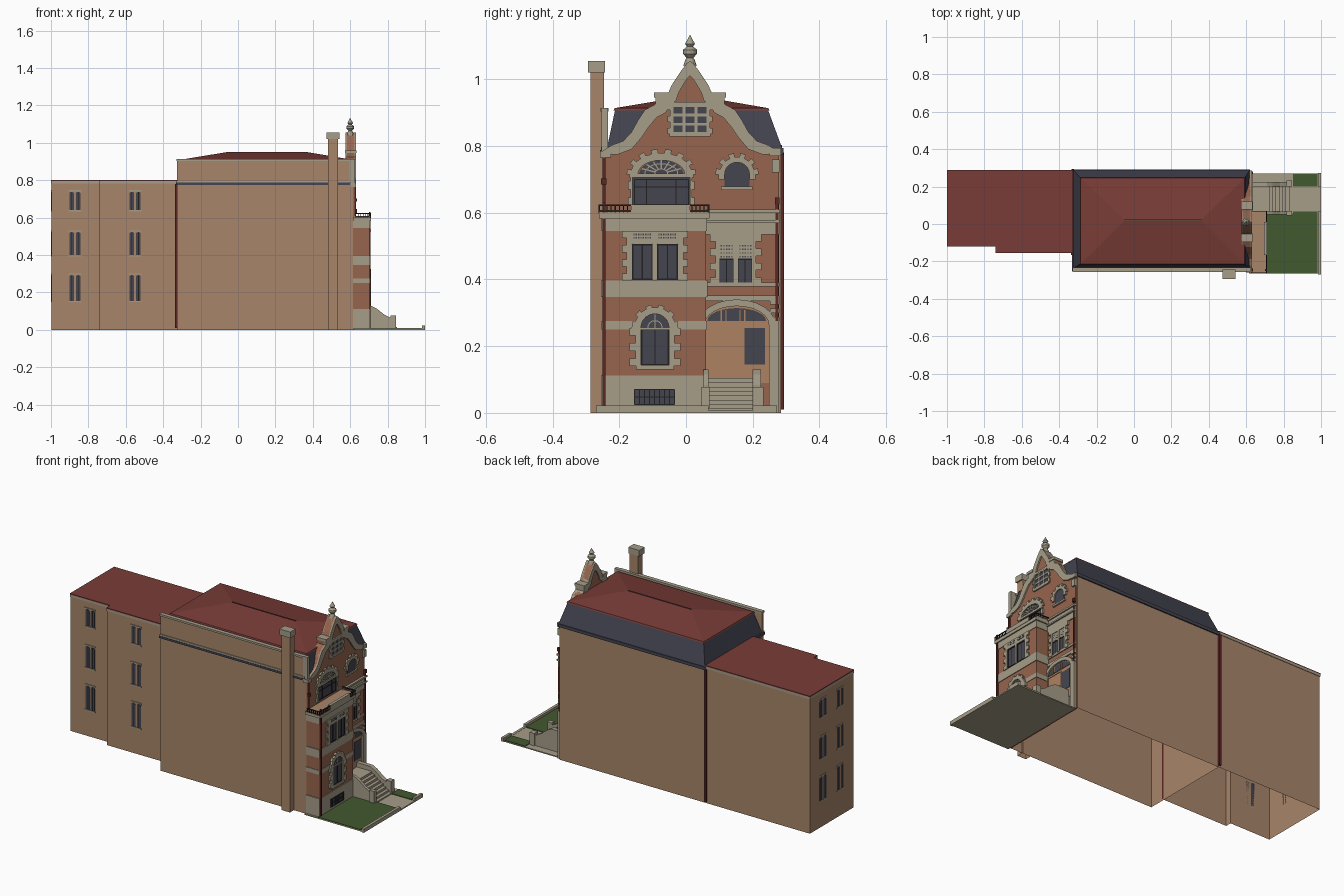
import bpy, bmesh
from math import sin, cos, pi

cube = bpy.data.objects.get("Cube")
if cube:
    bpy.data.objects.remove(cube, do_unlink=True)


def material(name, r, g, b):
    m = bpy.data.materials.new(name)
    m.use_nodes = True
    m.diffuse_color = (r, g, b, 1)
    m.node_tree.nodes["Principled BSDF"].inputs["Base Color"].default_value = (r, g, b, 1)
    return m


TAN = material("tan_render", .39, .235, .142)
BRICK = material("red_brick", .31, .13, .075)
STONE = material("pale_stone", .38, .34, .25)
SLATE = material("slate", .055, .056, .08)
ROOF = material("red_roofing", .19, .045, .038)
GLASS = material("dark_glass", .06, .06, .08)
IRON = material("black_iron", .015, .014, .015)
WOOD = material("door_wood", .42, .22, .12)
GRASS = material("lawn_green", .055, .1, .028)
PIPE = material("oxblood_paint", .1, .02, .018)


def finish(name, bm, mat):
    bmesh.ops.recalc_face_normals(bm, faces=bm.faces)
    me = bpy.data.meshes.new(name)
    bm.to_mesh(me)
    bm.free()
    me.materials.append(mat)
    ob = bpy.data.objects.new(name, me)
    bpy.context.collection.objects.link(ob)
    return ob


def prisms(name, mat, outlines, a, b, axis="x", bottom=True):
    """Extrude flat outlines from a to b along one axis."""
    place = {"x": lambda u, v, t: (t, u, v), "y": lambda u, v, t: (u, t, v),
             "z": lambda u, v, t: (u, v, t)}[axis]
    bm = bmesh.new()
    for o in outlines:
        lo = [bm.verts.new(place(u, v, a)) for u, v in o]
        hi = [bm.verts.new(place(u, v, b)) for u, v in o]
        if bottom:
            bm.faces.new(lo)
        bm.faces.new(hi)
        for i in range(len(o)):
            j = (i + 1) % len(o)
            bm.faces.new((lo[i], lo[j], hi[j], hi[i]))
    return finish(name, bm, mat)


def rect(u0, u1, v0, v1):
    return [(u0, v0), (u1, v0), (u1, v1), (u0, v1)]


def loft(name, mat, rings):
    """Skin stacked four-sided rings of (rect, z)."""
    bm = bmesh.new()
    vs = [[bm.verts.new((x, y, z)) for x, y in rect(*r)] for r, z in rings]
    for lo, hi in zip(vs, vs[1:]):
        for i in range(4):
            bm.faces.new((lo[i], lo[i - 1], hi[i - 1], hi[i]))
    return finish(name, bm, mat)


def arc(c, w, z, rise, n=12):
    return [(c + w * cos(pi * i / n), z + rise * sin(pi * i / n)) for i in range(n + 1)]


def arch(c, w, z0, spring, rise):
    return [(c - w, z0), (c + w, z0)] + arc(c, w, spring, rise)


def voussoirs(c, w, z, rise, depth, n, jag=.012):
    inner = arc(c, w, z, rise, n)
    out = []
    for i in range(n):
        d = depth + (jag if i % 2 == 0 else 0)
        outer = arc(c, w + d, z, rise + d, n)
        out.append([inner[i], inner[i + 1], outer[i + 1], outer[i]])
    return out


def quoins(y0, y1, z0, z1, n, short=.014, long=.03):
    h = (z1 - z0) / n
    out = []
    for i in range(n):
        d = long if i % 2 == 0 else short
        out += [rect(y0 - d, y0, z0 + i * h, z0 + (i + 1) * h),
                rect(y1, y1 + d, z0 + i * h, z0 + (i + 1) * h)]
    return out


def bars(y0, y1, z0, z1, ny, nz, t=.003):
    out = [rect(y0 + (y1 - y0) * i / ny - t / 2, y0 + (y1 - y0) * i / ny + t / 2, z0, z1)
           for i in range(ny + 1)]
    return out + [rect(y0, y1, z0 + (z1 - z0) * i / nz - t / 2, z0 + (z1 - z0) * i / nz + t / 2)
                  for i in range(nz + 1)]


XF, XB, MID = .622, .70, .012   # facade plane, bay plane, gable centre line

# House walls, open underneath
prisms("main_walls", TAN, [[(-.325, .285), (-.325, -.15), (-.325, -.25), (.615, -.25), (.615, .28),
                            (.615, .285)]], 0, .785, "z", False).data
prisms("rear_wing_walls", TAN, [[(-.998, .285), (-.998, -.115), (-.74, -.115), (-.74, -.15),
                                 (-.325, -.15), (-.325, .285)]], 0, .785, "z", False)
wing = [rect(-1, -.74, -.12, .288), rect(-.74, -.325, -.155, .288)]
prisms("wing_cornice", STONE, wing, .783, .796, "z")
prisms("wing_roof", ROOF, wing, .796, .802, "z")
prisms("side_parapet", TAN, [rect(-.325, .6, -.25, -.236)], .785, .905, "z")
prisms("parapet_coping", STONE, [rect(-.328, .6, -.256, -.232)], .903, .914, "z")
prisms("parapet_end", STONE, [rect(.595, .625, -.253, -.233)], .785, .914, "z")
prisms("side_string_course", STONE, [rect(-.328, .605, -.255, -.24)], .787, .797, "z")
prisms("side_dark_course", SLATE, [rect(-.328, .605, -.257, -.24)], .775, .787, "z")
prisms("eaves_gutter", SLATE, [rect(-.33, .62, .28, .292), rect(-.332, -.32, -.25, .292)], .775, .793, "z")

# Mansard and hipped roof
loft("mansard", SLATE, [((-.325, .62, -.238, .29), .788), ((-.285, .59, -.212, .245), .91)])
loft("hip_roof", ROOF, [((-.29, .595, -.217, .25), .906), ((-.287, .592, -.214, .247), .913),
                        ((-.05, .36, .018, .022), .952)])

# Chimney
prisms("chimney", TAN, [rect(.48, .535, -.286, -.245)], 0, 1.03, "z", False)
prisms("chimney_cap", STONE, [rect(.472, .542, -.293, -.243)], 1.02, 1.055, "z")

# Facade brickwork and shaped gable
prisms("facade_brick", BRICK, [rect(-.25, .278, 0, .79)], .612, XF)
outer = [(.262, .785), (.235, .802), (.2, .815), (.175, .842), (.157, .875), (.135, .908), (.104, .925),
         (.104, .957), (.066, .957), (.055, .982), (.03, 1.02), (.012, 1.045), (0, 1.055)]
inner = [(.235, .775), (.215, .775), (.175, .79), (.145, .825), (.125, .855), (.1, .885), (.072, .9),
         (.06, .925), (.042, .935), (.034, .96), (.016, .99), (.006, 1.005), (0, 1.01)]
prisms("gable_brick", BRICK, [[(MID + y, z) for y, z in outer] + [(MID - y, z) for y, z in outer[-2::-1]]],
       .58, XF)
prisms("gable_coping", STONE, [[(MID + s * y, z) for y, z in outer + inner[::-1]] for s in (1, -1)],
       .575, .63)
prisms("gable_cap", STONE, [rect(MID + s * .086 - .022, MID + s * .086 + .022, .945, .96) for s in (1, -1)],
       .572, .634)
prisms("corner_brackets", STONE, [rect(-.258, -.225, .765, .785), rect(.25, .285, .77, .793),
                                  rect(.258, .28, .72, .76)], .6, .632)

# Finial turned on a lathe
bm = bmesh.new()
turned = [(.02, 1.04), (.014, 1.058), (.01, 1.064), (.021, 1.076), (.021, 1.088), (.009, 1.098),
          (.015, 1.106), (.008, 1.118), (0, 1.134)]
pts = [bm.verts.new((.6 + r, MID, z)) for r, z in turned]
edges = [bm.edges.new(p) for p in zip(pts, pts[1:])]
bmesh.ops.spin(bm, geom=pts + edges, cent=(.6, MID, 0), axis=(0, 0, 1), angle=2 * pi, steps=12)
bmesh.ops.remove_doubles(bm, verts=bm.verts, dist=.0005)
finish("finial", bm, STONE)

# Gable window
prisms("gable_window_surround", STONE, quoins(-.042, .066, .835, .925, 5, .006, .014)
       + [rect(-.05, .074, .92, .932), rect(-.05, .074, .828, .838)], XF, XF + .008)
prisms("gable_window_glass", GLASS, [rect(-.042, .066, .835, .925)], XF, XF + .003)
prisms("gable_window_mullions", STONE, bars(-.042, .066, .838, .92, 3, 3, .008), XF, XF + .007)

# Second floor arched windows
prisms("large_arch_glass", GLASS, [rect(-.16, .012, .62, .71), arch(-.074, .066, .71, .715, .042)], XF, XF + .003)
prisms("large_arch_stones", STONE, voussoirs(-.074, .07, .715, .042, .022, 15) + quoins(-.16, .012, .62, .72, 4, .006, .014)
       + [rect(-.17, .022, .705, .717)], XF, XF + .009)
prisms("large_arch_bars", IRON, bars(-.155, .007, .625, .7, 1, 1) + bars(-.118, -.03, .625, .7, 1, 1)
       + [rect(-.16, .012, .675, .678)], XF, XF + .006)
fan = voussoirs(-.074, .018, .717, .012, .003, 12, 0) + voussoirs(-.074, .048, .717, .028, .003, 12, 0)
fan += [[(-.074 + r * cos(a) + s * .002 * sin(a), .717 + .62 * r * sin(a) - s * .002 * cos(a))
         for r, s in ((.02, 1), (.064, 1), (.064, -1), (.02, -1))] for a in (pi * i / 8 for i in range(1, 8))]
prisms("large_arch_fan", STONE, fan, XF, XF + .006)
prisms("small_arch_glass", GLASS, [arch(.153, .037, .675, .715, .036)], XF, XF + .003)
prisms("small_arch_stones", STONE, voussoirs(.153, .037, .715, .036, .016, 11)
       + [rect(.105, .2, .668, .678), rect(.098, .116, .7, .715), rect(.19, .208, .7, .715)], XF, XF + .009)

# Projecting bay with stone bands
BY = (-.25, .06)
prisms("bay_brick", BRICK, [rect(.61, XB, *BY)], 0, .595, "z", False)
for n, z0, z1, p in (("base", 0, .112, .004), ("sill_band", .25, .275, .003), ("middle_band", .348, .396, .004),
                     ("upper_band", .545, .585, .003), ("cornice", .583, .6, .01)):
    prisms("bay_" + n, STONE, [rect(.615, XB + p, BY[0] - p, BY[1] + p)], z0, z1, "z", n != "base")
prisms("balcony_floor", TAN, [rect(.622, .708, -.258, .07)], .598, .608, "z")
prisms("balcony_parapet", STONE, [rect(-.165, .012, .6, .624)], .695, .712)
rails = [rect(-.262, -.165, z, z + .004) for z in (.602, .62)] + [rect(.012, .07, z, z + .004) for z in (.602, .62)]
ys = [-.26 + .012 * i for i in range(9)] + [.018 + .012 * i for i in range(5)]
prisms("balcony_front_rail", IRON, rails + [rect(y - .0015, y + .0015, .598, .624) for y in ys], .706, .71)
for n, y in (("right", -.26), ("left", .068)):
    prisms("balcony_rail_" + n, IRON, [rect(.625, .71, z, z + .004) for z in (.602, .62)]
           + [rect(.628 + .013 * i, .631 + .013 * i, .598, .624) for i in range(7)], y - .002, y + .002, "y")

# Bay windows
XS = XB + .004
prisms("bay_arch_glass", GLASS, [arch(-.093, .042, .14, .255, .042)], XB, XS + .001)
prisms("bay_arch_stones", STONE, voussoirs(-.093, .042, .255, .042, .02, 11, .008)
       + quoins(-.135, -.051, .14, .255, 5, .016, .034) + [rect(-.15, -.036, .13, .143)], XB, XB + .012)
prisms("bay_arch_bars", IRON, bars(-.133, -.053, .145, .25, 2, 1, .004), XB, XS + .003)
prisms("bay_fan_bars", STONE, [rect(-.095, -.091, .255, .295), rect(-.135, -.051, .25, .255)]
       + voussoirs(-.093, .02, .255, .02, .003, 8, 0), XB, XS + .004)
prisms("basement_glass", GLASS, [rect(-.155, -.035, .025, .07)], XB, XS + .002)
prisms("basement_bars", IRON, bars(-.155, -.035, .025, .07, 8, 2), XB, XS + .004)
prisms("pair_window_stones", STONE, quoins(-.162, -.024, .396, .545, 7, .016, .03)
       + [rect(-.1, -.087, .396, .545), rect(-.162, -.024, .506, .545)], XB, XB + .009)
PAIR = ((-.162, -.1), (-.087, -.024))
prisms("pair_window_glass", GLASS, [rect(a, b, .396, .506) for a, b in PAIR], XB, XB + .003)
prisms("pair_window_bars", IRON, sum([bars(a + .002, b - .002, .4, .504, 2, 1, .004) for a, b in PAIR], []), XB, XB + .006)
prisms("pair_window_lattice", GLASS, [rect(a + .004 + .007 * i, a + .008 + .007 * i, z, z + .005)
                                      for a, b in PAIR for i in range(8) for z in (.522, .532)], XB, XB + .01)

# Entrance side: stone bands and narrow windows
prisms("entrance_bands", STONE, [rect(.06, .28, .535, .605), rect(.06, .28, .335, .352),
                                 rect(.06, .28, .378, .39)], XF, XF + .006)
prisms("entrance_moulding", STONE, [rect(.06, .282, .57, .578), rect(.06, .282, .6, .61)], XF, XF + .014)
NARROW = ((.1, .143), (.156, .198))
prisms("narrow_window_stones", STONE, quoins(.1, .198, .385, .535, 7, .012, .028)
       + [rect(.143, .156, .385, .535), rect(.1, .198, .51, .535)], XF, XF + .009)
prisms("narrow_window_glass", GLASS, [rect(a, b, .385, .51) for a, b in NARROW], XF, XF + .003)
prisms("narrow_window_shutter", STONE, [rect(a, b, .46, .51) for a, b in NARROW], XF, XF + .005)
prisms("narrow_window_lattice", GLASS, [rect(a + .004 + .008 * i, a + .008 + .008 * i, z, z + .004)
       for a, b in NARROW for i in range(5) for z in (.466, .477, .488, .499)], XF, XF + .006)
prisms("narrow_window_bars", IRON, sum([bars(a, b, .388, .46, 2, 1, .004) for a, b in NARROW], []), XF, XF + .006)

# Doorway
prisms("door_arch_stones", STONE, voussoirs(.152, .096, .265, .055, .02, 12, 0)
       + [rect(.248, .278, 0, .275), rect(.04, .058, 0, .275)], XF, XF + .012)
prisms("corner_quoins", STONE, [rect(.252, .28, .275 + .025 * i, .288 + .025 * i) for i in range(3)], XF, XF + .008)
prisms("door_surround", WOOD, [arch(.152, .096, .09, .265, .055)], XF, XF + .003)
prisms("door_leaf", WOOD, bars(.062, .165, .105, .265, 1, 2, .005), XF, XF + .006)
prisms("sidelight_glass", GLASS, [rect(.176, .236, .145, .255)], XF, XF + .005)
prisms("fanlight_glass", GLASS, [arch(.152, .088, .275, .276, .038)], XF, XF + .005)
prisms("fanlight_bars", WOOD, [rect(y, y + .004, .275, .308) for y in (.104, .118, .16, .174)], XF, XF + .007)

# Downpipes
prisms("downpipes", PIPE, [rect(XB, XB + .009, -.25, -.241), rect(XF, XF + .01, .268, .277),
                           rect(-.337, -.325, -.165, -.15), rect(-.335, -.322, .284, .294)], .01, .63, "z")
prisms("upper_downpipes", PIPE, [rect(XF, XF + .009, -.25, -.241), rect(-.337, -.325, -.165, -.15),
                                 rect(-.335, -.322, .284, .294)], .6, .78, "z")
prisms("pipe_hoppers", PIPE, [rect(-.254, -.238, .685, .703), rect(.266, .28, .625, .645)], XF, XF + .014)

# Front steps with sloping cheek walls
prisms("front_steps", STONE, [rect(.615, .85 - .018 * i, .055, .215) for i in range(1)], 0, .014, "z")
for i in range(1, 8):
    prisms("step_%d" % i, STONE, [rect(.615, .85 - .018 * i, .055, .215)], .013 * i, .013 * (i + 1), "z")
cheek = [(.62, 0), (.62, .13), (.71, .13), (.74, .115), (.78, .083), (.815, .065), (.845, .072), (.845, 0)]
for n, y0, y1 in (("right", .052, .068), ("left", .2, .225)):
    prisms("cheek_wall_" + n, STONE, [cheek], y0, y1, "y")
prisms("cheek_posts", STONE, [rect(.815, .845, .046, .07), rect(.815, .845, .2, .232)], 0, .078, "z")

# Front garden
prisms("garden_paving", STONE, [rect(.615, .985, -.265, .27)], 0, .006, "z")
prisms("lawn", GRASS, [rect(.7, .982, -.265, .068), rect(.85, .982, .2, .268)], .006, .01, "z")
prisms("garden_curb", STONE, [rect(.984, 1, -.27, .068), rect(.984, 1, .2, .272)], 0, .022, "z")
prisms("garden_path", STONE, [rect(.985, 1, .068, .2)], 0, .007, "z")

# Paired wing windows on the side and the back
FLOORS = ((.155, .295), (.4, .525), (.64, .74))


def wing_windows(name, c, a, out, axis):
    glass = [arch(c + s * .0175, .0125, z0, z1 - .012, .01) for s in (1, -1) for z0, z1 in FLOORS]
    trim = [rect(c - .034, c + .034, z, z + .007) for z0, z1 in FLOORS for z in (z0 - .007, z1)]
    sash = [rect(c + s * .0175 - .002, c + s * .0175 + .002, z0, z1 - .004) for s in (1, -1) for z0, z1 in FLOORS]
    prisms(name + "_glass", GLASS, glass, a, a + out * .4, axis)
    prisms(name + "_trim", STONE, trim, a, a + out, axis)
    prisms(name + "_sash", IRON, sash, a, a + out * .7, axis)


wing_windows("wing_side_rear", -.872, -.115, -.005, "y")
wing_windows("wing_side_front", -.55, -.15, -.005, "y")
for n, y in (("left", .165), ("right", .005)):
    wing_windows("wing_back_" + n, y, -.998, -.002, "x")
